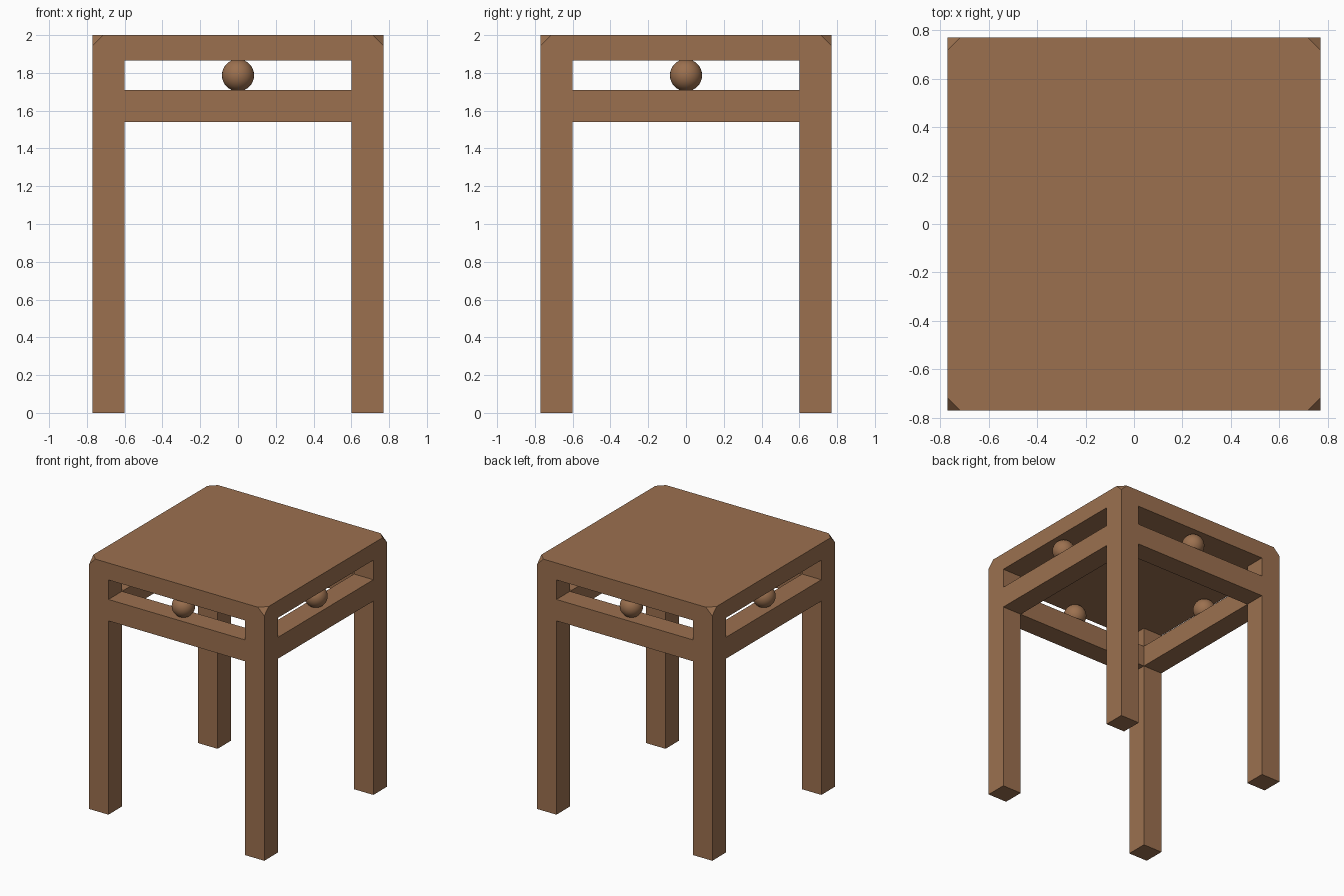
import bpy, bmesh
from mathutils import Vector

if "Cube" in bpy.data.objects:
    bpy.data.objects.remove(bpy.data.objects["Cube"])

HALF = 0.77      # half width of the stool
LEG = 0.17       # thickness of legs and rails
MID = HALF - LEG / 2
INNER = HALF - LEG
SEAT_Z = 1.865   # underside of the seat
TOP_Z = 2.0
RAIL_LOW, RAIL_HIGH = 1.54, 1.71

wood = bpy.data.materials.new("brown wood")
wood.diffuse_color = (0.33, 0.163, 0.078, 1)
wood.use_nodes = True
wood.node_tree.nodes["Principled BSDF"].inputs["Base Color"].default_value = wood.diffuse_color


def add_object(name, bm):
    bmesh.ops.recalc_face_normals(bm, faces=bm.faces)
    mesh = bpy.data.meshes.new(name)
    bm.to_mesh(mesh)
    bm.free()
    mesh.materials.append(wood)
    obj = bpy.data.objects.new(name, mesh)
    bpy.context.collection.objects.link(obj)
    return obj


def box_mesh(low, high):
    low, high = Vector(low), Vector(high)
    bm = bmesh.new()
    bmesh.ops.create_cube(bm, size=1)
    for v in bm.verts:
        v.co = (low + high) / 2 + v.co * (high - low)
    return bm


# Seat slab with the four upper corners cut off
bm = box_mesh((-HALF, -HALF, SEAT_Z), (HALF, HALF, TOP_Z))
corners = [v for v in bm.verts if v.co.z > TOP_Z - 0.01]
bmesh.ops.bevel(bm, geom=corners, offset=0.055, segments=1, affect='VERTICES')
add_object("seat", bm)

# Four square legs
for sy, depth in ((-1, "front"), (1, "back")):
    for sx, side in ((-1, "left"), (1, "right")):
        x, y, h = sx * MID, sy * MID, LEG / 2
        add_object(f"{depth}_{side}_leg",
                   box_mesh((x - h, y - h, 0), (x + h, y + h, SEAT_Z)))

# Rails between the legs, each with a ball between rail and seat
for name, dx, dy in (("front", 0, -1), ("back", 0, 1), ("left", -1, 0), ("right", 1, 0)):
    x, y = dx * MID, dy * MID
    hx = LEG / 2 if dx else INNER
    hy = LEG / 2 if dy else INNER
    add_object(f"{name}_rail",
               box_mesh((x - hx, y - hy, RAIL_LOW), (x + hx, y + hy, RAIL_HIGH)))

    bm = bmesh.new()
    bmesh.ops.create_uvsphere(bm, u_segments=32, v_segments=16, radius=0.085)
    bmesh.ops.translate(bm, verts=bm.verts, vec=(x, y, (RAIL_HIGH + SEAT_Z) / 2))
    for f in bm.faces:
        f.smooth = True
    add_object(f"{name}_ball", bm)
